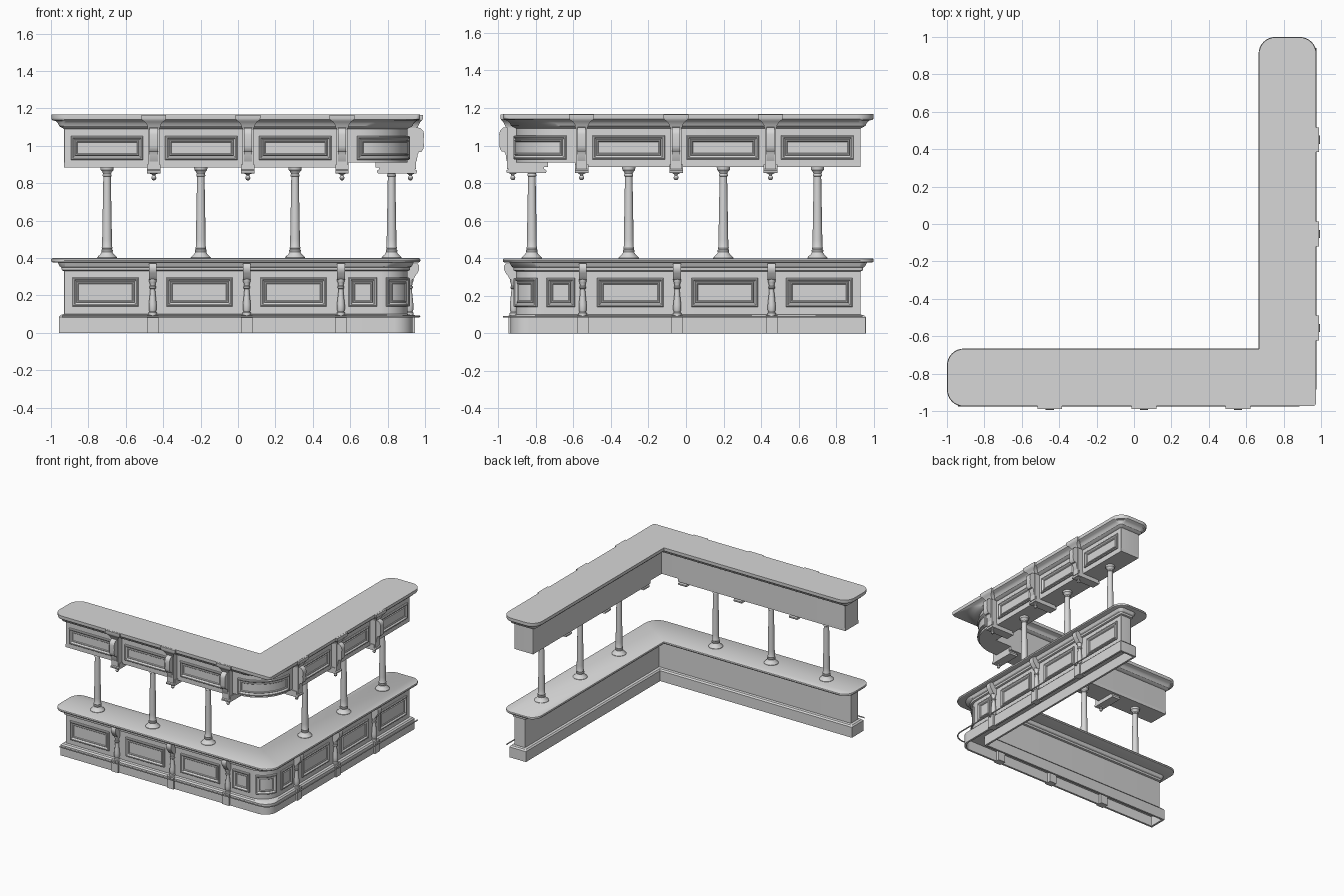
import bpy, bmesh, math
from mathutils import Vector

if "Cube" in bpy.data.objects:
    bpy.data.objects.remove(bpy.data.objects["Cube"], do_unlink=True)

grey = bpy.data.materials.new("plain_grey")
grey.use_nodes = True
grey.diffuse_color = (0.68, 0.68, 0.68, 1)
grey.node_tree.nodes["Principled BSDF"].inputs["Base Color"].default_value = grey.diffuse_color

FACE, BACK, END = 0.906, 0.736, 0.93     # outer wall, inner wall and leg end
LOW_BACK = 0.81                          # inner wall of the lower counter
MID = (FACE + BACK) / 2


def finish(name, bm, angle=32):
    bmesh.ops.recalc_face_normals(bm, faces=bm.faces)
    mesh = bpy.data.meshes.new(name)
    bm.to_mesh(mesh)
    bm.free()
    mesh.materials.append(grey)
    mesh.shade_smooth()
    mesh.set_sharp_from_angle(angle=math.radians(angle))
    obj = bpy.data.objects.new(name, mesh)
    bpy.context.collection.objects.link(obj)


def front_leg(u, out, z):
    return Vector((u, -out, z))


def side_leg(u, out, z):
    return Vector((out, -u, z))


LEGS = (("front", front_leg), ("side", side_leg))


def loft(bm, rings, caps=(True, True)):
    rows = [[bm.verts.new(p) for p in ring] for ring in rings]
    n = len(rows[0])
    for a, b in zip(rows, rows[1:]):
        for i in range(n):
            j = (i + 1) % n
            bm.faces.new((a[i], a[j], b[j], b[i]))
    for row, cap in zip((rows[0], rows[-1]), caps):
        if cap:
            bm.faces.new(row)
    return rows


# L-shaped outline, offset outward by d, with rounded corner and ends
def outline(back, d, z, corner, end):
    o, i, e = FACE + d, back - d, END + d
    spec = [((-e, -o), end, 8), ((o, -o), corner, 20), ((o, e), end, 8),
            ((i, e), end, 8), ((i, -i), 0, 0), ((-e, -i), end, 8)]
    pts = [Vector(s[0]) for s in spec]
    ring = []
    for k, (_, r, n) in enumerate(spec):
        p = pts[k]
        if not n:
            ring.append((p.x, p.y, z))
            continue
        a = (pts[k - 1] - p).normalized()
        b = (pts[(k + 1) % len(pts)] - p).normalized()
        c = p + (a + b) * r
        for s in range(n + 1):
            t = math.pi / 2 * s / n
            q = c - b * r * math.cos(t) - a * r * math.sin(t)
            ring.append((q.x, q.y, z))
    return ring


def l_solid(name, back, rows):
    bm = bmesh.new()
    loft(bm, [outline(back, *row) for row in rows])
    finish(name, bm)


# Lower counter: hollow skirting, panelled wall, moulding and top
l_solid("skirting", LOW_BACK, [(0.012, 0.08, 0.08, 0.004), (0.012, 0, 0.08, 0.004),
                               (0.028, 0, 0.1, 0.004), (0.028, 0.085, 0.1, 0.004),
                               (0.018, 0.096, 0.12, 0.004), (0, 0.1, 0.15, 0.004)])
l_solid("counter_wall", LOW_BACK, [(0, 0.09, 0.15, 0.004), (0, 0.35, 0.15, 0.004)])
l_solid("counter_moulding", LOW_BACK, [(0, 0.33, 0.15, 0.004), (0.012, 0.335, 0.15, 0.015),
                                       (0.014, 0.35, 0.15, 0.015), (0.024, 0.356, 0.15, 0.03),
                                       (0.034, 0.378, 0.14, 0.04)])
l_solid("counter_top", BACK, [(0.058, 0.376, 0.12, 0.075), (0.067, 0.38, 0.11, 0.085),
                              (0.07, 0.388, 0.11, 0.09), (0.067, 0.396, 0.11, 0.085),
                              (0.062, 0.399, 0.11, 0.08)])

# Upper canopy: fascia, raised at the corner, and cornice
l_solid("canopy_fascia", BACK, [(0, 0.91, 0.27, 0.004), (0, 1.11, 0.27, 0.004)])
l_solid("canopy_cornice", BACK, [(0, 1.09, 0.27, 0.004), (0.012, 1.097, 0.27, 0.015),
                                 (0.026, 1.105, 0.26, 0.03), (0.033, 1.12, 0.24, 0.04),
                                 (0.046, 1.133, 0.2, 0.06), (0.062, 1.137, 0.1, 0.08),
                                 (0.067, 1.141, 0.03, 0.09), (0.068, 1.15, 0.02, 0.09),
                                 (0.068, 1.167, 0.02, 0.09)])


# Moulded panels: concentric rings (inset, relief) on a straight or curved wall
FRAME = [(0, -0.004), (0, 0.008), (0.005, 0.013), (0.011, 0.012), (0.017, 0.005),
         (0.021, 0.002), (0.025, 0.008), (0.03, 0.008), (0.034, 0.003)]


def panel(name, u0, u1, z0, z1, place, steps=1):
    bm = bmesh.new()
    rings = []
    for inset, relief in FRAME:
        us = [u0 + inset + (u1 - u0 - 2 * inset) * s / steps for s in range(steps + 1)]
        rings.append([place(u, relief, z0 + inset) for u in us] +
                     [place(u, relief, z1 - inset) for u in reversed(us)])
    last = loft(bm, rings, (False, False))[-1]
    n = len(last)
    for i in range(steps):
        bm.faces.new((last[i], last[i + 1], last[n - 2 - i], last[n - 1 - i]))
    finish(name, bm)


def curved(radius, face=FACE):
    c = face - radius

    def place(arc, relief, z):
        t, r = arc / radius, radius + relief
        return Vector((c + r * math.sin(t), -c - r * math.cos(t), z))
    return place


for leg, at in LEGS:
    def flat(u, relief, z, at=at):
        return at(u, FACE + relief, z)
    for u in (-0.709, -0.206, 0.296):
        panel(leg + "_counter_panel", u - 0.177, u + 0.177, 0.14, 0.295, flat)
    panel(leg + "_small_panel", 0.592, 0.742, 0.14, 0.295, flat)
    for u in (-0.7, -0.196, 0.306):
        panel(leg + "_canopy_panel", u - 0.193, u + 0.193, 0.925, 1.053, flat)
panel("corner_counter_panel", 0.15 * 0.24, 0.15 * 1.33, 0.14, 0.295, curved(0.15), 12)
panel("corner_canopy_panel", 0.0, 0.27 * 1.57, 0.925, 1.053, curved(0.27), 24)


# Turned parts: (radius, height) profiles
def turned(name, centre, profile, sides=24):
    bm = bmesh.new()
    loft(bm, [[centre + Vector((r * math.cos(a), r * math.sin(a), z))
               for a in (math.tau * k / sides for k in range(sides))]
              for r, z in profile])
    finish(name, bm)


COLUMN = [(0.054, 0.395), (0.054, 0.402), (0.047, 0.41), (0.036, 0.42), (0.029, 0.432),
          (0.031, 0.436), (0.031, 0.443), (0.027, 0.447), (0.029, 0.455), (0.026, 0.462),
          (0.026, 0.5), (0.02, 0.835), (0.024, 0.838), (0.024, 0.845), (0.021, 0.85),
          (0.026, 0.862), (0.034, 0.87), (0.036, 0.89)]
BALUSTER = [(0.022, 0.095), (0.022, 0.108), (0.017, 0.113), (0.021, 0.125), (0.021, 0.15),
            (0.018, 0.18), (0.014, 0.215), (0.013, 0.235), (0.018, 0.24), (0.018, 0.247),
            (0.014, 0.252), (0.017, 0.27), (0.02, 0.275), (0.02, 0.29)]
PENDANT = [(0.02, 0.856), (0.02, 0.851), (0.01, 0.847), (0.007, 0.841), (0.011, 0.837),
           (0.0135, 0.828), (0.01, 0.819), (0.003, 0.815)]


# Extrudes an (out, z) side profile across a width along the leg
def bracket(name, at, u, width, profile):
    bm = bmesh.new()
    loft(bm, [[at(u + s * width / 2, o, z) for o, z in profile] for s in (-1, 1)])
    finish(name, bm, 40)


def box(name, at, u, width, out0, out1, z0, z1):
    bracket(name, at, u, width, [(out0, z0), (out1, z0), (out1, z1), (out0, z1)])


SCROLL = [(0.94, 1.1), (0.975, 1.095), (0.99, 1.08), (0.995, 1.06), (0.992, 1.03),
          (0.994, 1.0), (0.99, 0.98), (0.98, 0.968), (0.967, 0.968), (0.96, 0.95),
          (0.956, 0.92), (0.94, 0.9)]
LOW_SCROLL = [(0.89, 0.372), (0.96, 0.372), (0.968, 0.36), (0.968, 0.338), (0.96, 0.32),
              (0.948, 0.305), (0.94, 0.29), (0.93, 0.283), (0.89, 0.283)]

for leg, at in LEGS:
    # Deeper fascia along the straight part
    box(leg + "_fascia_base", at, (0.59 - END) / 2, 0.59 + END, BACK, FACE, 0.885, 0.91)
    for u in (-0.7, -0.199, 0.305):
        turned(leg + "_column", at(u, MID, 0), COLUMN)
    for u in (-0.45, 0.053, 0.556):
        # Canopy corbel with flared cap, scroll, shelf and drop
        box(leg + "_corbel_back", at, u, 0.06, 0.89, 0.953, 0.875, 1.11)
        bracket(leg + "_corbel_scroll", at, u, 0.044, SCROLL)
        bracket(leg + "_corbel_shelf", at, u, 0.072,
                [(0.748, 0.853), (0.953, 0.853), (0.957, 0.858), (0.957, 0.868),
                 (0.945, 0.874), (0.945, 0.9), (0.755, 0.9), (0.755, 0.874),
                 (0.744, 0.868), (0.744, 0.858)])
        turned(leg + "_corbel_drop", at(u, 0.922, 0), PENDANT, 16)
        bm = bmesh.new()
        loft(bm, [[at(u - w, 0.88, z), at(u + w, 0.88, z), at(u + w, o, z), at(u - w, o, z)]
                  for w, o, z in ((0.033, 0.958, 1.095), (0.036, 0.965, 1.11),
                                  (0.048, 0.975, 1.128), (0.063, 0.985, 1.138),
                                  (0.066, 0.988, 1.145), (0.066, 0.988, 1.166))])
        finish(leg + "_corbel_cap", bm)
        # Counter post: plinth, baluster, scroll bracket and rail support
        v = u - 0.006
        box(leg + "_post_plinth", at, v, 0.062, 0.89, 0.946, 0, 0.095)
        turned(leg + "_post_baluster", at(v, 0.917, 0), BALUSTER, 16)
        bracket(leg + "_post_scroll", at, v, 0.042, LOW_SCROLL)
        box(leg + "_rail_support", at, v, 0.01, 0.93, 0.97, 0.083, 0.091)

# Foot rail running round the corner
RAIL = 0.97
path = [front_leg(-0.94, RAIL, 0.088)]
path += [curved(0.1, RAIL)(0.1 * math.pi / 2 * k / 10, 0, 0.088) for k in range(11)]
path.append(side_leg(-0.94, RAIL, 0.088))
bm = bmesh.new()
rings = []
for k, p in enumerate(path):
    t = (path[min(k + 1, len(path) - 1)] - path[max(k - 1, 0)]).normalized()
    side = t.cross(Vector((0, 0, 1)))
    rings.append([p + 0.005 * (side * math.cos(a) + Vector((0, 0, math.sin(a))))
                  for a in (math.tau * j / 8 for j in range(8))])
loft(bm, rings)
finish("foot_rail", bm)
